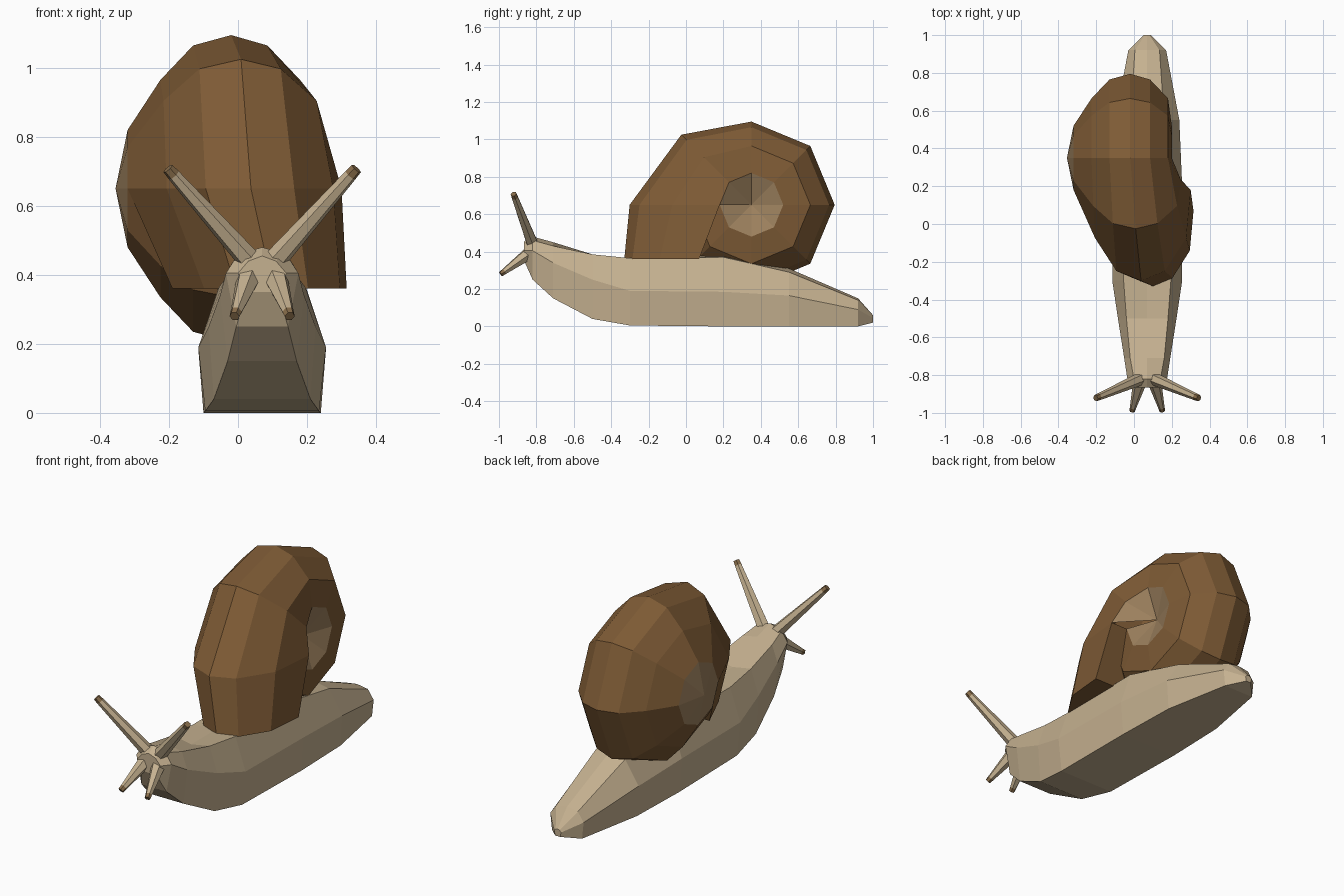
import bpy, bmesh, math
from mathutils import Vector

if "Cube" in bpy.data.objects:
    bpy.data.objects.remove(bpy.data.objects["Cube"])

CX = 0.07  # body centre line


def material(name, rgb):
    m = bpy.data.materials.new(name)
    m.diffuse_color = (*rgb, 1)
    m.use_nodes = True
    m.node_tree.nodes["Principled BSDF"].inputs["Base Color"].default_value = m.diffuse_color
    return m


SKIN = material("cream skin", (0.56, 0.44, 0.28))
SHELL = material("brown shell", (0.21, 0.105, 0.036))
HUB = material("light brown hub", (0.33, 0.215, 0.11))
TIP = material("dark tan tip", (0.25, 0.155, 0.07))


def finish(bm, name, mats):
    bmesh.ops.recalc_face_normals(bm, faces=bm.faces)
    me = bpy.data.meshes.new(name)
    bm.to_mesh(me)
    bm.free()
    for m in mats:
        me.materials.append(m)
    ob = bpy.data.objects.new(name, me)
    bpy.context.collection.objects.link(ob)
    return ob


def bridge(bm, a, b, closed=True, mat=lambda i: 0):
    n = len(a)
    for i in range(n if closed else n - 1):
        j = (i + 1) % n
        bm.faces.new((a[i], a[j], b[j], b[i])).material_index = mat(i)


# Body: lofted sections (y, bottom z/w, side z/w, shoulder z/w, top z)
sections = [
    (-0.865, .35, .045, .405, .07, .44, .04, .455),
    (-0.82, .25, .075, .405, .105, .46, .07, .48),
    (-0.71, .15, .10, .34, .122, .43, .09, .45),
    (-0.50, .04, .14, .25, .155, .385, .11, .365),
    (-0.30, .005, .165, .19, .185, .365, .125, .365),
    (0.20, 0, .17, .185, .185, .37, .125, .38),
    (0.55, 0, .16, .165, .17, .29, .09, .31),
    (0.92, 0, .09, .09, .10, .14, .065, .15),
    (1.00, .02, .015, .045, .02, .055, .012, .06),
]
bm = bmesh.new()
rings = []
for y, zb, wb, zm, wm, zs, ws, zt in sections:
    half = [(wb, zb), (wm, zm), (ws, zs)]
    pts = half + [(0, zt)] + [(-w, z) for w, z in reversed(half)]
    rings.append([bm.verts.new((CX + w, y, z)) for w, z in pts])
for a, b in zip(rings, rings[1:]):
    bridge(bm, a, b)
bm.faces.new(rings[0])
bm.faces.new(rings[-1])
finish(bm, "body", [SKIN])

# Shell whorl: profile (x, radius) swept about the x axis, growing toward the opening
profile = [(-.32, .17), (-.225, .315), (-.13, .415), (-.02, .445),
           (.085, .415), (.18, .315), (.20, .17)]
CY, CZ = 0.35, 0.65
bm = bmesh.new()


def whorl_ring(deg, k, flare):
    a = math.radians(deg)
    ring = []
    for x, r in profile:
        r = .17 + (r - .17) * k
        x += flare * (x + .32) / .52
        ring.append(bm.verts.new((x, CY + r * math.cos(a), CZ + r * math.sin(a))))
    return ring


whorl = [whorl_ring(d, 1, 0) for d in range(-180, 91, 45)]
whorl += [whorl_ring(135, 1.31, .05), whorl_ring(180, 1.75, .10)]
hub_l = bm.verts.new((-.355, CY, CZ))
hub_r = bm.verts.new((.14, CY, CZ))
for a, b in zip(whorl, whorl[1:]):
    bridge(bm, a, b, False)
    for hub, i in ((hub_l, 0), (hub_r, -1)):
        bm.faces.new((hub, a[i], b[i])).material_index = 1

# Shell opening: the last ring drops straight to the back of the body
mouth = []
for x, r in profile:
    mouth.append(bm.verts.new((-.19 + (x + .32) / .52 * .505,
                               .07 - (r - .17) / .275 * .40, .36)))
bridge(bm, whorl[-1], mouth)
bm.faces.new(mouth)
finish(bm, "shell", [SHELL, HUB])


# Feelers: tapered six-sided stalks with darker ends
def feeler(name, start, end, r0, r1, tip):
    bm = bmesh.new()
    p, q = Vector(start), Vector(end)
    rot = (q - p).to_track_quat('Z', 'Y')
    loops = []
    for t, r in ((0, r0), (1 - tip, r1 + .002), (1, r1)):
        loops.append([bm.verts.new(p.lerp(q, t) + rot @ Vector(
            (r * math.cos(i * math.pi / 3), r * math.sin(i * math.pi / 3), 0)))
            for i in range(6)])
    bridge(bm, loops[0], loops[1])
    bridge(bm, loops[1], loops[2], mat=lambda i: 1)
    bm.faces.new(loops[2]).material_index = 1
    bm.faces.new(loops[0])
    finish(bm, name, [SKIN, TIP])


for side, s in (("left", -1), ("right", 1)):
    feeler(side + "_eye_stalk", (CX + s * .035, -.82, .44),
           (CX + s * .273, -.922, .708), .034, .017, .07)
    feeler(side + "_lower_feeler", (CX + s * .04, -.84, .39),
           (CX + s * .08, -.99, .28), .036, .015, .12)
